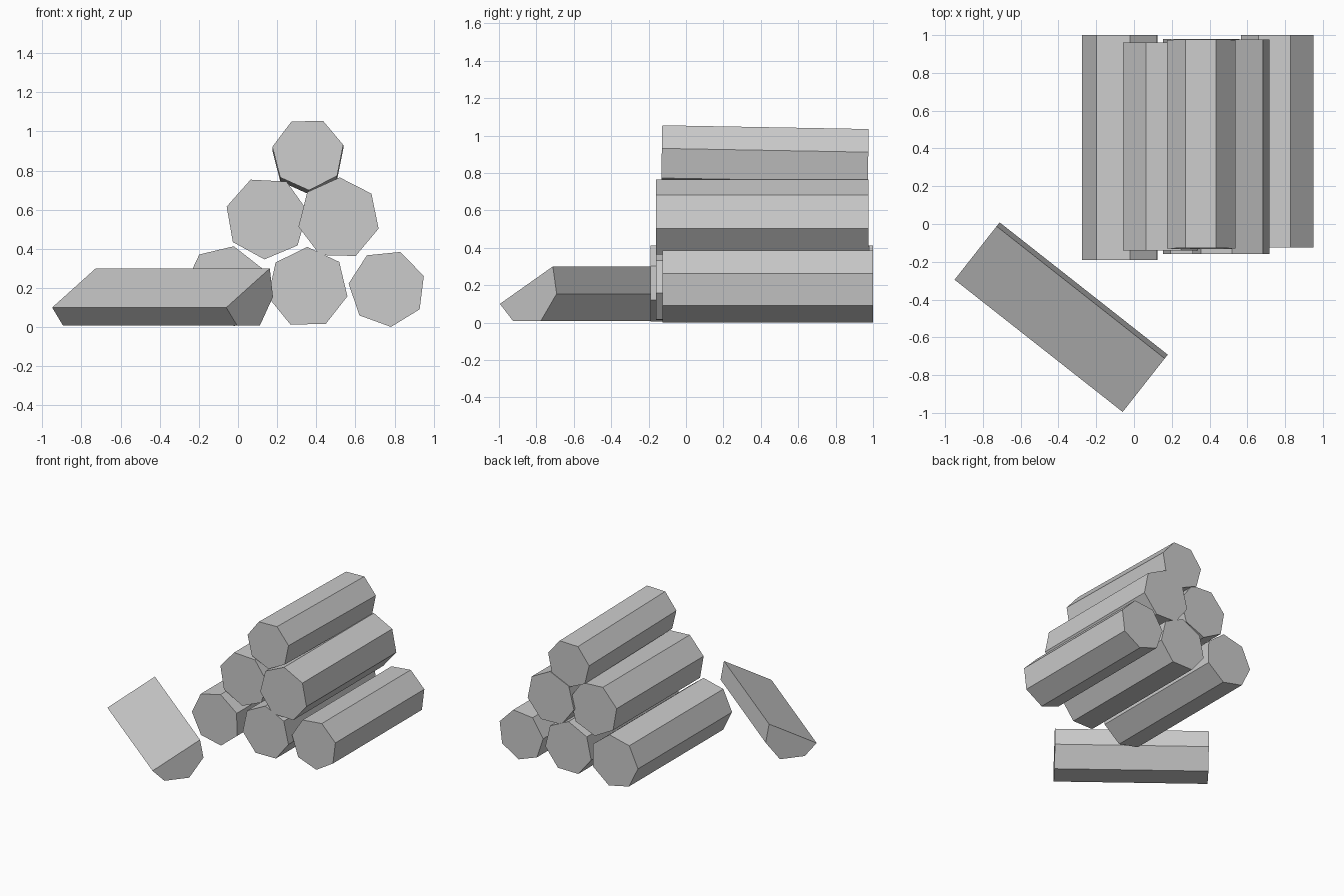
import bpy, bmesh
from math import cos, sin, radians, pi
from mathutils import Vector

if "Cube" in bpy.data.objects:
    bpy.data.objects.remove(bpy.data.objects["Cube"])


def prism(name, profile, start, end):
    """Extrude a (side, up) profile from start to end."""
    start, end = Vector(start), Vector(end)
    axis = (end - start).normalized()
    side = axis.cross(Vector((0, 0, 1))).normalized()
    up = side.cross(axis)
    bm = bmesh.new()
    face = bm.faces.new([bm.verts.new(start + side * u + up * v) for u, v in profile])
    ext = bmesh.ops.extrude_face_region(bm, geom=[face], use_keep_orig=True)
    verts = [g for g in ext["geom"] if isinstance(g, bmesh.types.BMVert)]
    bmesh.ops.translate(bm, verts=verts, vec=end - start)
    bmesh.ops.recalc_face_normals(bm, faces=bm.faces)
    mesh = bpy.data.meshes.new(name)
    bm.to_mesh(mesh)
    bm.free()
    bpy.context.collection.objects.link(bpy.data.objects.new(name, mesh))


def heptagon(r, angle):
    return [(r * cos(radians(angle) + i * 2 * pi / 7),
             r * sin(radians(angle) + i * 2 * pi / 7)) for i in range(7)]


# Stacked seven-sided logs: name, x, z, radius, corner angle, front y, back y, drop at back
logs = [
    ("bottom_log_left", -0.066, 0.209, 0.209, 129.1, -0.19, 1.0, 0),
    ("bottom_log_middle", 0.356, 0.202, 0.208, 90.5, -0.16, 0.98, 0),
    ("bottom_log_right", 0.762, 0.198, 0.198, 18.6, -0.125, 1.0, 0),
    ("middle_log_left", 0.146, 0.558, 0.212, -93, -0.14, 0.96, 0),
    ("middle_log_right", 0.515, 0.555, 0.210, 88.6, -0.16, 0.976, 0),
    ("top_log", 0.358, 0.885, 0.186, -88.5, -0.13, 0.974, 0.02),
]
for name, x, z, r, angle, front, back, drop in logs:
    prism(name, heptagon(r, angle), (x, front, z), (x, back, z - drop))

# Split log lying in front, its flat cut face tilted upward
split = [(0, 0.10), (0.09, 0.008), (0.278, 0.008), (0.386, 0.154), (0.36, 0.30)]
prism("split_log", split, (-0.06, -0.995, 0), (-0.95, -0.295, 0))
